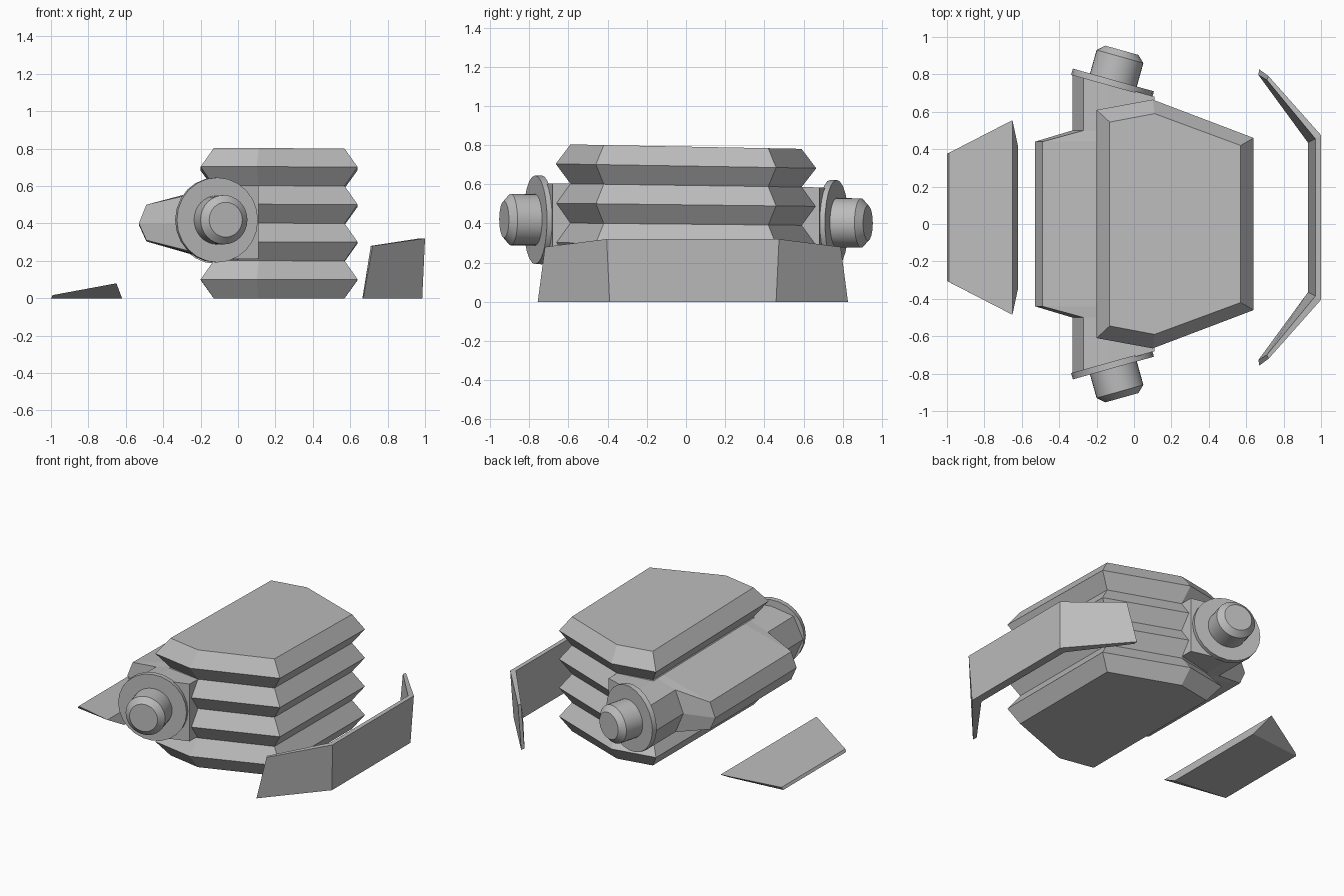
import bpy, bmesh, math
from mathutils import Vector

cube = bpy.data.objects.get("Cube")
if cube:
    bpy.data.objects.remove(cube, do_unlink=True)

grey = bpy.data.materials.new("plain_grey")
grey.use_nodes = True
grey.diffuse_color = (0.5, 0.5, 0.5, 1)
grey.node_tree.nodes["Principled BSDF"].inputs["Base Color"].default_value = (0.5, 0.5, 0.5, 1)


def lean(p):
    """Tilt a point so heights fall slightly towards the back."""
    x, y, z = p
    return (x, y, z * (0.99 - 0.024 * y))


def loft(name, rings, smooth=False):
    """Skin a row of equal-sized rings and cap both ends."""
    bm = bmesh.new()
    rows = [[bm.verts.new(p) for p in ring] for ring in rings]
    n = len(rows[0])
    for a, b in zip(rows, rows[1:]):
        for i in range(n):
            j = (i + 1) % n
            bm.faces.new((a[i], a[j], b[j], b[i]))
    bm.faces.new(rows[0])
    bm.faces.new(rows[-1])
    bmesh.ops.recalc_face_normals(bm, faces=bm.faces)
    mesh = bpy.data.meshes.new(name)
    bm.to_mesh(mesh)
    bm.free()
    mesh.materials.append(grey)
    obj = bpy.data.objects.new(name, mesh)
    bpy.context.collection.objects.link(obj)
    if smooth:
        bpy.ops.object.select_all(action="DESELECT")
        obj.select_set(True)
        bpy.context.view_layer.objects.active = obj
        bpy.ops.object.shade_smooth_by_angle(angle=math.radians(30))
    return obj


# Ribbed core: alternating narrow and wide outlines
def outline(half):
    return half + [(x, -y) for x, y in reversed(half)]


narrow = outline([(-0.13, 0.545), (0.11, 0.59), (0.57, 0.42)])
wide = outline([(-0.2, 0.61), (0.1, 0.665), (0.64, 0.46)])
loft("ribbed_core", [[lean((x, y, 0.1 * k)) for x, y in (wide if k % 2 else narrow)]
                     for k in range(9)])

# Wedge body with an arm at each end, cut on a slant where the flange sits
SLANT = 0.28


def section(tip, shoulder, high, low, place):
    pts = [(tip, 0.4), (shoulder, high), (-0.13, 0.595), (0.11, 0.6),
           (0.11, 0.21), (-0.13, 0.205), (shoulder, low)]
    return [lean((x, place(x), z)) for x, z in pts]


def arm_end(side):
    return lambda x: side * (0.742 - SLANT * (x + 0.11))


arm = (-0.33, -0.27, 0.55, 0.255)
body = (-0.53, -0.49, 0.5, 0.31)
loft("wedge_body", [
    section(*arm, arm_end(-1)),
    section(*arm, lambda x: -0.5),
    section(*body, lambda x: -0.44),
    section(*body, lambda x: 0.44),
    section(*arm, lambda x: 0.5),
    section(*arm, arm_end(1)),
])


# Flange and stud at both ends
def turned(name, side, profile, count):
    axis = Vector((SLANT, side, 0)).normalized()
    across = Vector((-axis.y, axis.x, 0))
    centre = Vector((-0.11, side * 0.77, 0.415))
    rings = []
    for along, radius in profile:
        ring = []
        for i in range(count):
            t = 2 * math.pi * i / count
            p = centre + axis * along + radius * (across * math.cos(t) + Vector((0, 0, math.sin(t))))
            ring.append(lean(p))
        rings.append(ring)
    loft(name, rings, True)


for side, word in ((-1, "front"), (1, "back")):
    turned(word + "_flange", side, [(-0.035, 0.225), (0, 0.225)], 24)
    turned(word + "_stud", side, [(-0.02, 0.13), (0.13, 0.13), (0.165, 0.092)], 32)

# Bent guard plate: each ring is bottom outer, top outer, top inner, bottom inner
MID = 0.035


def guard_ring(side, pts):
    return [(x, MID + side * y, z) for x, y, z in pts]


tip = [(0.67, 0.792, 0), (0.72, 0.755, 0.28), (0.71, 0.735, 0.28), (0.665, 0.762, 0)]
bend = [(0.985, 0.425, 0), (1.0, 0.44, 0.32), (0.97, 0.42, 0.32), (0.93, 0.4, 0)]
loft("guard_plate", [guard_ring(-1, tip), guard_ring(-1, bend),
                     guard_ring(1, bend), guard_ring(1, tip)])

# Low ramp on the opposite side
loft("ramp", [
    [(-1, MID + s * 0.34, 0), (-0.99, MID + s * 0.345, 0.017),
     (-0.65, MID + s * 0.52, 0.08), (-0.62, MID + s * 0.38, 0)]
    for s in (-1, 1)])
